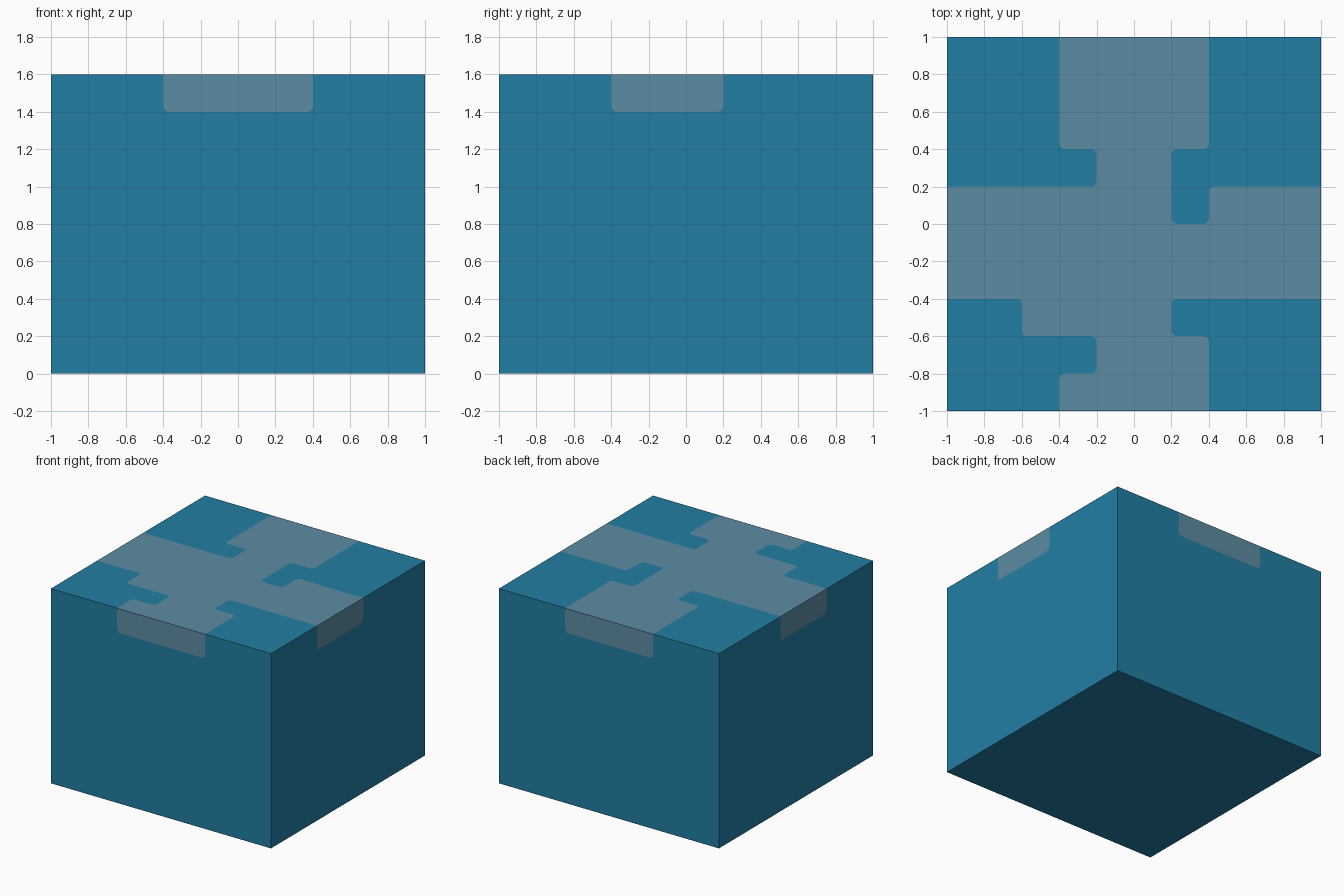
import bpy, bmesh, math
from mathutils import Vector

if "Cube" in bpy.data.objects:
    bpy.data.objects.remove(bpy.data.objects["Cube"])

H, R, DROP = 1.6, 0.03, 0.2   # box height, corner radius, band drop on the sides


def rounded(path, r=R, n=4):
    """Round every inner corner of an open 2D path."""
    pts = [Vector(p) for p in path]
    out = [pts[0]]
    for a, p, b in zip(pts, pts[1:-1], pts[2:]):
        u, v = (a - p).normalized(), (b - p).normalized()
        c = p + (u + v) * r
        for i in range(n + 1):
            t = i / n * math.pi / 2
            out.append(c - v * r * math.cos(t) - u * r * math.sin(t))
    return out + [pts[-1]]


def material(name, rgb):
    m = bpy.data.materials.new(name)
    m.diffuse_color = (*rgb, 1)
    m.use_nodes = True
    m.node_tree.nodes["Principled BSDF"].inputs["Base Color"].default_value = m.diffuse_color
    return m


bm = bmesh.new()


def face(points, index):
    f = bm.faces.new([bm.verts.new(p) for p in points])
    f.material_index = index


# Stepped borders between the cross and each corner patch on the top
borders = {
    (1, 1): [(1, .2), (.4, .2), (.4, 0), (.2, 0), (.2, .4), (.4, .4), (.4, 1)],
    (-1, 1): [(-.4, 1), (-.4, .4), (-.2, .4), (-.2, .2), (-1, .2)],
    (-1, -1): [(-1, -.4), (-.6, -.4), (-.6, -.6), (-.2, -.6), (-.2, -.8), (-.4, -.8), (-.4, -1)],
    (1, -1): [(.4, -1), (.4, -.6), (.2, -.6), (.2, -.4), (1, -.4)],
}
cross = []
for corner, path in borders.items():
    edge = rounded(path)
    cross += edge
    face([(p.x, p.y, H) for p in edge[::-1] + [Vector(corner)]], 0)
face([(p.x, p.y, H) for p in cross], 1)

# Side walls, each with the end of a band folded over the top edge
walls = [
    (lambda s, z: (s, -1, z), -.4, .4),   # front
    (lambda s, z: (1, s, z), -.4, .2),    # right
    (lambda s, z: (-s, 1, z), -.4, .4),   # back
    (lambda s, z: (-1, -s, z), -.2, .4),  # left
]
for place, a, b in walls:
    tab = rounded([(a, H), (a, H - DROP), (b, H - DROP), (b, H)])
    face([place(*p) for p in tab], 1)
    rest = [(-1, 0), (1, 0), (1, H)] + tab[::-1] + [(-1, H)]
    face([place(*p) for p in rest], 0)

# Bottom
face([(-1, -1, 0), (-1, 1, 0), (1, 1, 0), (1, -1, 0)], 0)

bmesh.ops.remove_doubles(bm, verts=bm.verts, dist=1e-4)
mesh = bpy.data.meshes.new("patterned_block")
bm.to_mesh(mesh)
bm.free()
mesh.materials.append(material("blue", (0.016, 0.209, 0.371)))
mesh.materials.append(material("grey_blue", (0.107, 0.262, 0.361)))
block = bpy.data.objects.new("patterned_block", mesh)
bpy.context.collection.objects.link(block)
